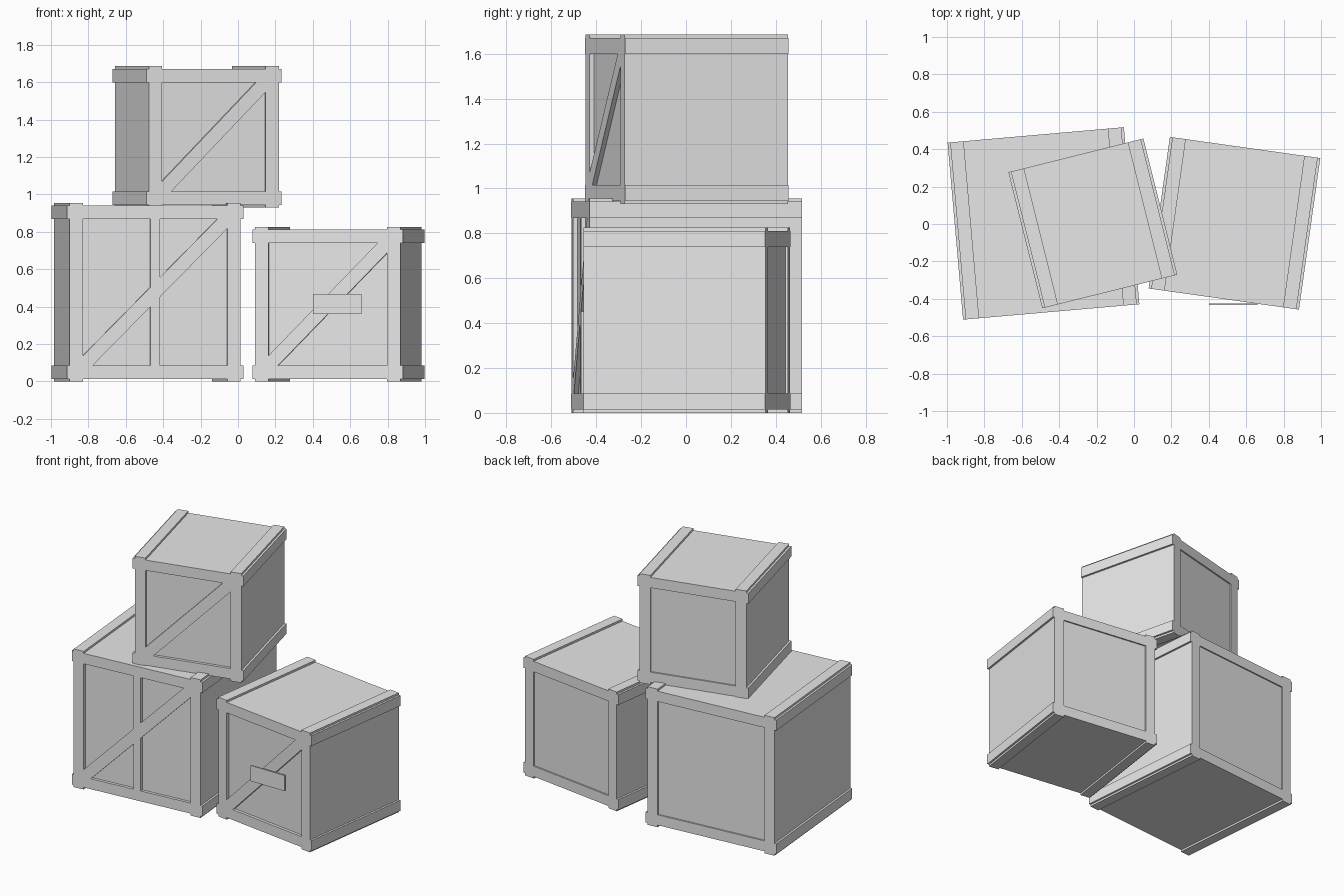
import bpy, bmesh
from math import radians
from mathutils import Matrix

if "Cube" in bpy.data.objects:
    bpy.data.objects.remove(bpy.data.objects["Cube"])

GREY = (0.8, 0.8, 0.8, 1)
mat = bpy.data.materials.new("plain_grey")
mat.use_nodes = True
mat.diffuse_color = GREY
mat.node_tree.nodes["Principled BSDF"].inputs["Base Color"].default_value = GREY

LIP = 0.014      # step of the edge beams beyond the panels
BEAM = 0.086     # beam width
FRONT = 0.02     # depth of the front recess
BACK = 0.01      # depth of the back recess


def prism(name, profile, y0, y1, place):
    """Extrude an x-z outline from y0 to y1."""
    bm = bmesh.new()
    face = bm.faces.new([bm.verts.new((x, y0, z)) for x, z in profile])
    new = bmesh.ops.extrude_face_region(bm, geom=[face])["geom"]
    verts = [v for v in new if isinstance(v, bmesh.types.BMVert)]
    bmesh.ops.translate(bm, verts=verts, vec=(0, y1 - y0, 0))
    bmesh.ops.recalc_face_normals(bm, faces=bm.faces)
    mesh = bpy.data.meshes.new(name)
    bm.to_mesh(mesh)
    bm.free()
    mesh.materials.append(mat)
    obj = bpy.data.objects.new(name, mesh)
    obj.matrix_world = place
    bpy.context.collection.objects.link(obj)


def rect(x0, x1, z0, z1):
    return [(x0, z0), (x1, z0), (x1, z1), (x0, z1)]


def crate(name, width, depth, height, centre, turn, divider=False):
    place = Matrix.Translation(centre) @ Matrix.Rotation(radians(turn), 4, "Z")
    w, d, h = width / 2, depth / 2, height
    x, z0, z1 = w - BEAM, BEAM, h - BEAM

    # Panelled body
    prism(name + "_body", rect(LIP - w, w - LIP, LIP, h - LIP), FRONT - d, d - BACK, place)

    # Notched beams along the four long edges
    notch = [(LIP, 0), (BEAM, 0), (BEAM, BEAM), (0, BEAM), (0, LIP), (LIP, LIP)]
    for side, sx in (("right", -1), ("left", 1)):
        for level in ("bottom", "top"):
            outline = [(sx * (w - u), v if level == "bottom" else h - v) for u, v in notch]
            prism(f"{name}_{level}_{side}_beam", outline, -d, d, place)

    # Posts and rails framing the front and back
    for end, ya, yb in (("front", -d, FRONT - d), ("back", d - BACK, d)):
        prism(f"{name}_{end}_right_post", rect(LIP - w, -x, z0, z1), ya, yb, place)
        prism(f"{name}_{end}_left_post", rect(x, w - LIP, z0, z1), ya, yb, place)
        prism(f"{name}_{end}_bottom_rail", rect(-x, x, LIP, z0), ya, yb, place)
        prism(f"{name}_{end}_top_rail", rect(-x, x, z1, h - LIP), ya, yb, place)

    # Diagonal brace, fitted into the corners of the front frame
    o = 0.052
    brace = [(-x, z0), (o - x, z0), (x, z1 - o), (x, z1), (x - o, z1), (-x, z0 + o)]
    prism(name + "_brace", brace, -d, FRONT - d, place)
    if divider:
        prism(name + "_divider", rect(-0.026, 0.026, z0, z1), -d, FRONT - d, place)


crate("large_crate", 0.946, 0.95, 0.955, (-0.484, 0.003, 0), 5, divider=True)
crate("medium_crate", 0.812, 0.818, 0.825, (0.537, 0.004, 0), -8)
crate("small_crate", 0.744, 0.75, 0.755, (-0.22, 0.003, 0.93), 14)

# Blank plate on the medium crate
prism("blank_plate", rect(0.4, 0.66, 0.36, 0.468), -0.434, -0.425, Matrix())
